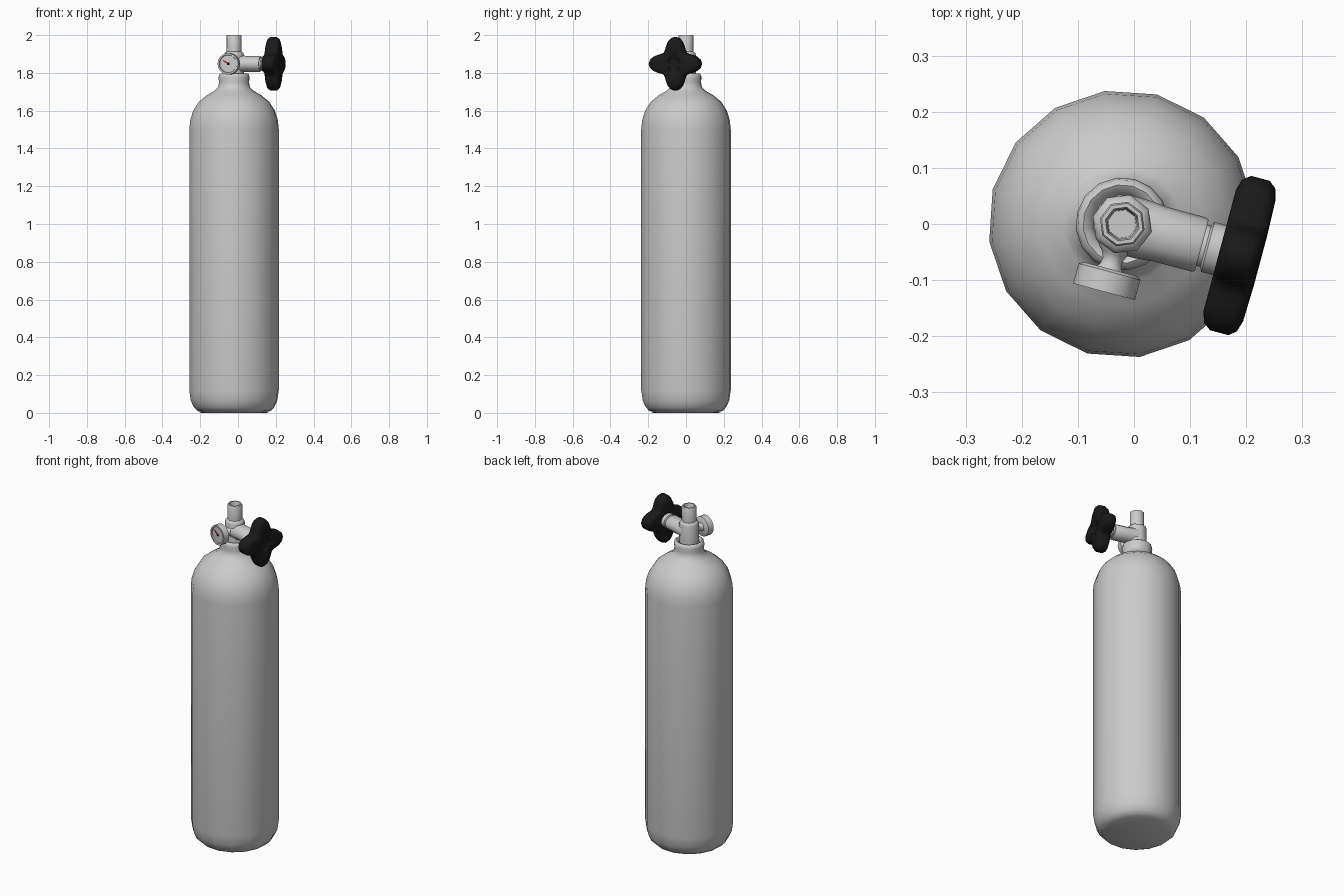
import bpy, bmesh, math
from mathutils import Matrix

if "Cube" in bpy.data.objects:
    bpy.data.objects.remove(bpy.data.objects["Cube"])

# whole model is turned 15 degrees about the tank axis
BASE = Matrix.Translation((-0.021, 0, 0)) @ Matrix.Rotation(math.radians(-15), 4, 'Z')
Z_ARM = 1.848
UP = BASE
RIGHT = BASE @ Matrix.Translation((0, 0, Z_ARM)) @ Matrix.Rotation(math.pi / 2, 4, 'Y')
FRONT = BASE @ Matrix.Translation((0, 0, Z_ARM)) @ Matrix.Rotation(math.pi / 2, 4, 'X')


def material(name, rgb):
    m = bpy.data.materials.new(name)
    m.diffuse_color = (*rgb, 1)
    m.use_nodes = True
    m.node_tree.nodes["Principled BSDF"].inputs["Base Color"].default_value = m.diffuse_color
    return m


def finish(name, bm, frame, mat=None, angle=40):
    bmesh.ops.remove_doubles(bm, verts=bm.verts, dist=1e-5)
    bmesh.ops.recalc_face_normals(bm, faces=bm.faces)
    me = bpy.data.meshes.new(name)
    bm.to_mesh(me)
    bm.free()
    ob = bpy.data.objects.new(name, me)
    bpy.context.collection.objects.link(ob)
    ob.matrix_world = frame
    if mat:
        me.materials.append(mat)
    bpy.ops.object.select_all(action='DESELECT')
    ob.select_set(True)
    bpy.context.view_layer.objects.active = ob
    bpy.ops.object.shade_smooth_by_angle(angle=math.radians(angle))
    return ob


def lathe(name, profile, sides, frame, mat=None, lobe=0, squash=1, angle=40):
    """Revolve (radius, height) points; lobe adds four bumps, squash flattens x."""
    bm = bmesh.new()
    rings = []
    for r, h in profile:
        ring = []
        for i in range(sides):
            t = 2 * math.pi * i / sides
            rr = r * (1 + lobe * r / 0.113 * math.cos(4 * t))
            ring.append(bm.verts.new((rr * math.cos(t) * squash, rr * math.sin(t), h)))
        rings.append(ring)
    for a, b in zip(rings, rings[1:]):
        for i in range(sides):
            j = (i + 1) % sides
            bm.faces.new((a[i], a[j], b[j], b[i]))
    for ring in (rings[0], rings[-1]):
        bm.faces.new(ring)
    return finish(name, bm, frame, mat, angle)


black = material("black_plastic", (0.01, 0.01, 0.01))
white = material("dial_white", (0.85, 0.85, 0.85))
red = material("needle_red", (0.8, 0.02, 0.02))

# tank with rounded base, domed shoulder and collar neck
lathe("tank", [(0.175, 0.005), (0.195, 0.01), (0.215, 0.03), (0.231, 0.065), (0.239, 0.12),
               (0.239, 1.5), (0.234, 1.55), (0.218, 1.6), (0.188, 1.647), (0.145, 1.682),
               (0.105, 1.705), (0.085, 1.725), (0.08, 1.75), (0.083, 1.775),
               (0.08, 1.79), (0.07, 1.797), (0.058, 1.79), (0.052, 1.775)],
      16, UP, angle=60)
lathe("tank_foot", [(0.175, 0.0), (0.19, 0.006)], 16, UP)

# valve post with hollow outlet
lathe("valve_post", [(0.054, 1.77), (0.054, 1.895), (0.05, 1.907), (0.041, 1.912),
                     (0.041, 1.995), (0.038, 2.0), (0.031, 2.0), (0.028, 1.99), (0.026, 1.93)],
      8, UP, angle=50)

# side arm and spindle collar
lathe("valve_arm", [(0.054, 0.0), (0.053, 0.04), (0.05, 0.07), (0.05, 0.142), (0.047, 0.147)],
      12, RIGHT, squash=0.84, angle=50)
lathe("spindle", [(0.038, 0.14), (0.038, 0.154), (0.046, 0.158), (0.046, 0.19)],
      12, RIGHT, squash=0.88)

# four-lobed hand knob with a dished centre
lathe("hand_knob", [(0.03, 0.182), (0.092, 0.18), (0.106, 0.186), (0.113, 0.2),
                    (0.113, 0.234), (0.106, 0.247), (0.092, 0.253), (0.04, 0.255),
                    (0.034, 0.248), (0.01, 0.247)],
      40, RIGHT, black, lobe=0.26, angle=50)

# pressure gauge
lathe("gauge_stem", [(0.035, 0.04), (0.022, 0.056), (0.018, 0.066), (0.02, 0.078), (0.03, 0.09)],
      10, FRONT, angle=60)
lathe("gauge_case", [(0.05, 0.083), (0.057, 0.088), (0.057, 0.125), (0.048, 0.125), (0.046, 0.118)],
      18, FRONT)
lathe("gauge_dial", [(0.047, 0.117), (0.046, 0.119)], 18, FRONT, white)
lathe("needle_hub", [(0.007, 0.118), (0.007, 0.123)], 10, FRONT, black)
bm = bmesh.new()
bmesh.ops.create_cube(bm, size=1, matrix=Matrix.Rotation(math.radians(148), 4, 'Z')
                      @ Matrix.Translation((0.017, 0, 0.12))
                      @ Matrix.Diagonal((0.034, 0.006, 0.003, 1)))
finish("gauge_needle", bm, FRONT, red)
